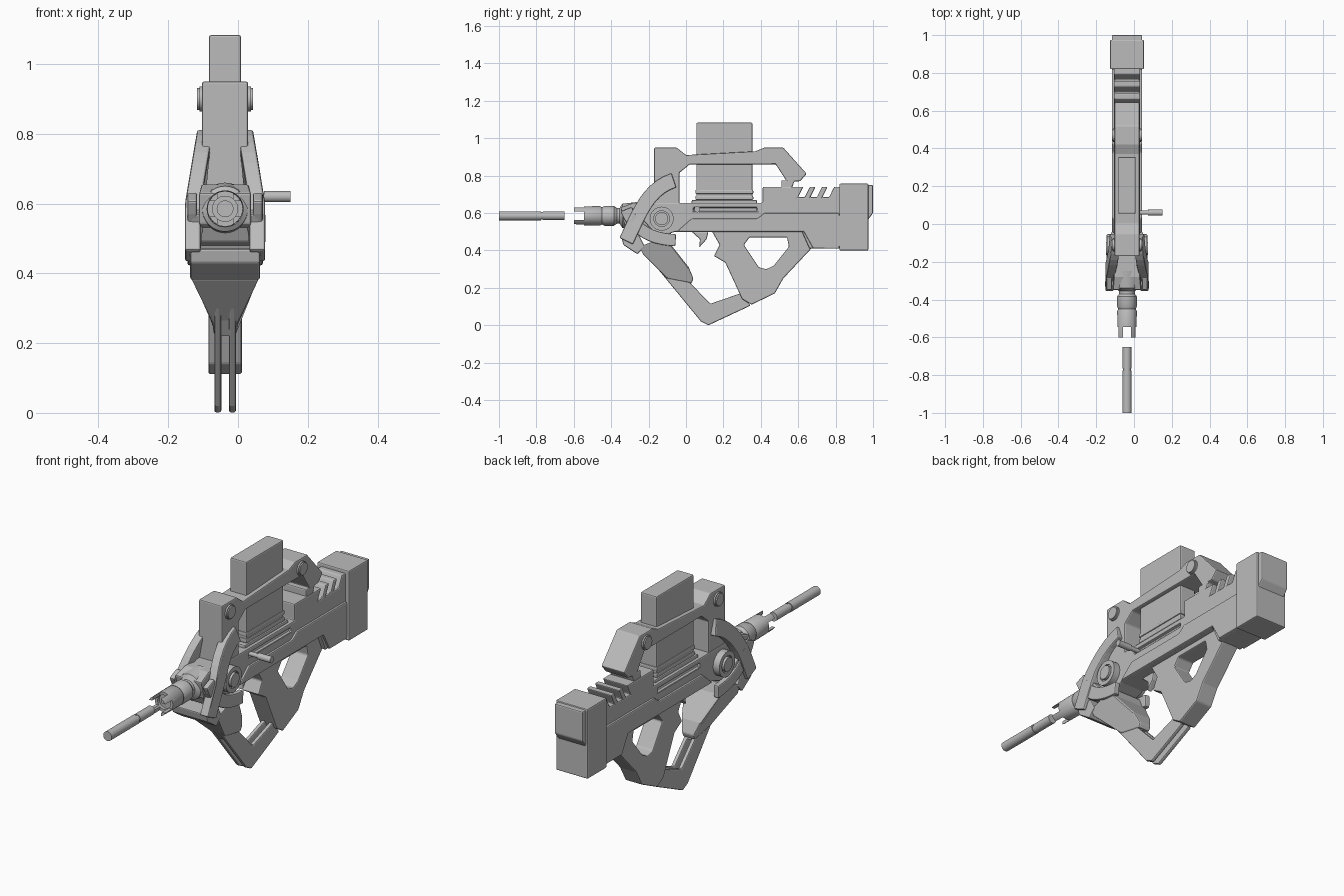
import bpy, bmesh, math
from mathutils import Vector, Matrix

old = bpy.data.objects.get("Cube")
if old:
    bpy.data.objects.remove(old)

# Shared levels and widths
CENTRE = -.037
BORE = .585
DECK = .655
BELLY = .5
REAR_DECK = .74
HANDLE_TOP = .95
BODY_HALF = .07
PANEL_HALF = .08
BUTT_HALF = .09
SOFT = .006
SHARP = 0

grey = bpy.data.materials.new("plain_grey")
grey.use_nodes = True
grey.diffuse_color = (.5, .5, .5, 1)
grey.node_tree.nodes["Principled BSDF"].inputs["Base Color"].default_value = grey.diffuse_color


def finish(name, bm, bevel=SHARP, smooth=False):
    bmesh.ops.recalc_face_normals(bm, faces=bm.faces)
    mesh = bpy.data.meshes.new(name)
    bm.to_mesh(mesh)
    bm.free()
    mesh.materials.append(grey)
    part = bpy.data.objects.new(name, mesh)
    bpy.context.collection.objects.link(part)
    if bevel:
        mod = part.modifiers.new("edge", 'BEVEL')
        mod.width, mod.segments, mod.limit_method = bevel, 2, 'ANGLE'
    if smooth:
        bpy.ops.object.select_all(action='DESELECT')
        bpy.context.view_layer.objects.active = part
        part.select_set(True)
        bpy.ops.object.shade_smooth_by_angle(angle=math.radians(35))
    return part


def prism(name, outline, inner, outer, bevel=SOFT, sides=(1, -1)):
    """Side outline (y, z) extruded between two distances from the centre plane."""
    bm = bmesh.new()

    def loop(distance, side):
        reach = distance if callable(distance) else lambda z: distance
        return [bm.verts.new((CENTRE + side * reach(z), y, z)) for y, z in outline]

    for side in sides:
        near, far = loop(inner, side), loop(outer, side)
        bm.faces.new(near)
        bm.faces.new(far)
        for i in range(len(outline)):
            bm.faces.new((near[i - 1], near[i], far[i], far[i - 1]))
    return finish(name, bm, bevel)


def slab(name, outline, half, bevel=SOFT):
    """Side outline extruded evenly across the centre plane."""
    opposite = (lambda z: -half(z)) if callable(half) else -half
    return prism(name, outline, opposite, half, bevel, sides=(1,))


def box(back, front, low, high):
    return [(back, low), (front, low), (front, high), (back, high)]


def lathe(name, profile, origin, axis, steps=32):
    """Profile of (radius, distance) spun about an axis."""
    bm = bmesh.new()
    verts = [bm.verts.new((radius, 0, along)) for radius, along in profile]
    edges = [bm.edges.new(pair) for pair in zip(verts, verts[1:])]
    bmesh.ops.spin(bm, geom=verts + edges, axis=(0, 0, 1), cent=(0, 0, 0),
                   angle=math.tau, steps=steps)
    bmesh.ops.remove_doubles(bm, verts=bm.verts, dist=SOFT / 100)
    turn = Vector((0, 0, 1)).rotation_difference(Vector(axis)).to_matrix().to_4x4()
    bm.transform(Matrix.Translation(origin) @ turn)
    return finish(name, bm, smooth=True)


def stack(name, start, sections, origin, axis, steps=32):
    """Solid turned part made of (radius, length) sections laid end to end."""
    profile = [(0, start)]
    for radius, length in sections:
        profile += [(radius, start), (radius, start + length)]
        start += length
    return lathe(name, profile + [(0, start)], origin, axis, steps)


def cut(part, cutter):
    mod = part.modifiers.new("cut", 'BOOLEAN')
    mod.operation, mod.object, mod.solver = 'DIFFERENCE', cutter, 'EXACT'
    bpy.context.view_layer.objects.active = part
    bpy.ops.object.modifier_move_to_index(modifier=mod.name, index=0)
    bpy.ops.object.modifier_apply(modifier=mod.name)
    bpy.data.objects.remove(cutter)


def ribbon(control, width, steps=10):
    """Outline of a strip of even width along a cubic curve."""
    a, b, c, d = (Vector(point) for point in control)
    left, right = [], []
    for i in range(steps + 1):
        t = i / steps
        u = 1 - t
        middle = a * u**3 + 3 * b * u * u * t + 3 * c * u * t * t + d * t**3
        along = (b - a) * u * u + 2 * (c - b) * u * t + (d - c) * t * t
        across = along.orthogonal().normalized() * width / 2
        left.append(middle + across)
        right.append(middle - across)
    return left + right[::-1]


# Main body, with slanted slots through the rear deck and a groove on each side
body = slab("body", [(.84, .41), (.66, .41), (.62, BELLY), (-.06, BELLY), (-.14, .47),
                     (-.25, .52), (-.25, DECK), (.41, DECK), (.41, REAR_DECK),
                     (.84, REAR_DECK)], BODY_HALF)
slot_width, slot_lean, slot_floor = .035, .03, .685
for i in range(3):
    foot = .6 + i * .065
    head = foot + slot_lean
    roof = REAR_DECK + SOFT
    cut(body, slab("slot_cutter", [(foot, slot_floor), (foot + slot_width, slot_floor),
                                   (head + slot_width, roof), (head, roof)], .2, SHARP))
cut(body, prism("groove_cutter", box(.04, .38, .61, .63), .055, BUTT_HALF, SHARP))
prism("side_panel", [(-.05, BELLY), (.63, BELLY), (.68, .41), (.82, .41), (.82, .6),
                     (.42, .6), (.38, .57), (.03, .57)], .06, PANEL_HALF)
slab("magazine_well", box(.03, .38, .64, .67), .055)

# Butt
slab("butt_collar", box(.79, .86, .42, .59), PANEL_HALF)
slab("butt_block", box(.82, .975, .4, .757), BUTT_HALF)
slab("butt_pad", [(.93, .56), (.97, .56), (1, .6), (1, .75), (.93, .75)], PANEL_HALF)

# Rear grip with its thumb hole
grip = slab("rear_grip", [(.14, BELLY), (.18, .43), (.15, .37), (.21, .335), (.3, .14),
                          (.35, .11), (.475, .17), (.52, .25), (.67, .41), (.7, BELLY)], .048)
cut(grip, slab("hole_cutter", [(.31, .43), (.34, .47), (.54, .47), (.55, .42), (.47, .32),
                               (.43, .3), (.39, .31)], .2, SHARP))
slab("trigger", [(.03, BELLY), (.12, BELLY), (.11, .46), (.07, .415), (.075, .46)], .015)

# Front guard: twin rails, the flared shell above them and a web between
prism("guard_rails", [(-.24, .41), (-.1, .43), (0, .25), (.13, .115), (.29, .17),
                      (.345, .105), (.12, 0), (.08, .02)], .011, .031)


def flare(z):
    return max(.033, min(.098, z * .85 - .21))


slab("guard_shell", [(-.25, .42), (-.23, .38), (-.1, .25), (.03, .225), (.04, .25),
                     (.015, .31), (-.08, .43), (-.1, .48), (-.17, .45)], flare)
slab("guard_web", [(-.15, .31), (-.08, .22), (.03, .22), (-.05, .38)], .012, SHARP)

# Nose, chin and the crossing side straps
slab("nose", [(-.33, .54), (-.24, BELLY), (-.1, BELLY), (-.1, DECK), (-.28, DECK),
              (-.35, .63)], lambda z: BUTT_HALF - abs(z - BORE) / 3)
slab("chin", [(-.345, .47), (-.335, .43), (-.26, .38), (-.22, .42), (-.25, .48)], .1)
slab("chin_shield", [(-.33, .57), (-.29, .49), (-.2, .47), (-.18, .51), (-.26, .6)], .1)


def lean(z):
    return .115 - max(0, z - .6) / 6


prism("upper_strap", ribbon([(-.065, .775), (-.2, .73), (-.24, .62), (-.32, .45)], .08),
      lambda z: lean(z) - .045, lean)
prism("lower_strap", ribbon([(-.32, .62), (-.27, .5), (-.18, .46), (-.055, .455)], .065),
      PANEL_HALF, .108)

# Pivots and handle bolts on both sides
for side, label in ((1, "left"), (-1, "right")):
    outward = (side, 0, 0)
    stack(label + "_pivot", .06, [(.064, .045), (.042, -.01), (.035, .017)],
          (CENTRE, -.13, .57), outward)
    for end, y in (("front", -.11), ("rear", .47)):
        stack(f"{label}_{end}_bolt", .05, [(.036, .024), (.031, SOFT)],
              (CENTRE, y, .9), outward)

# Carrying handle over the top, with its front post and rear hook
slab("handle", [(-.17, .64), (-.17, HANDLE_TOP), (-.05, HANDLE_TOP), (0, .91), (.37, .93),
                (.42, HANDLE_TOP), (.52, HANDLE_TOP), (.645, .81), (.61, .77), (.58, .77),
                (.565, .73), (.51, .73), (.51, .775), (.535, .775), (.48, .86), (.02, .86),
                (-.035, .815), (-.035, .64)], .066)

# Magazine and the ribs at its foot
slab("magazine", box(.055, .355, .6, 1.083), .046)
for i in range(2):
    foot = .67 + i * .032
    slab(f"magazine_rib_{i + 1}", box(.05, .36, foot, foot + .022), .051)

# Muzzle with four prongs, then the separate rod ahead of it
bore_origin, rearward = (CENTRE, 0, BORE), (0, 1, 0)
muzzle = lathe("muzzle", [(0, -.53), (.036, -.53), (.036, -.6), (.05, -.6), (.052, -.46),
                          (.046, -.45), (.053, -.435), (.053, -.385), (.042, -.37),
                          (.042, -.355), (.065, -.34), (.075, -.25), (0, -.25)],
               bore_origin, rearward)
gap, reach = .022, .1
for half, height in ((gap, reach), (reach, gap)):
    cut(muzzle, slab("prong_cutter", box(-.7, -.545, BORE - height, BORE + height),
                     half, SHARP))
stack("front_rod", -1, [(.024, .225), (.02, .01), (.023, .115)], bore_origin, rearward)

# Cocking lever on the left side
stack("lever", 0, [(.011, .075), (.016, .075)], (0, .06, .62), (1, 0, 0))
